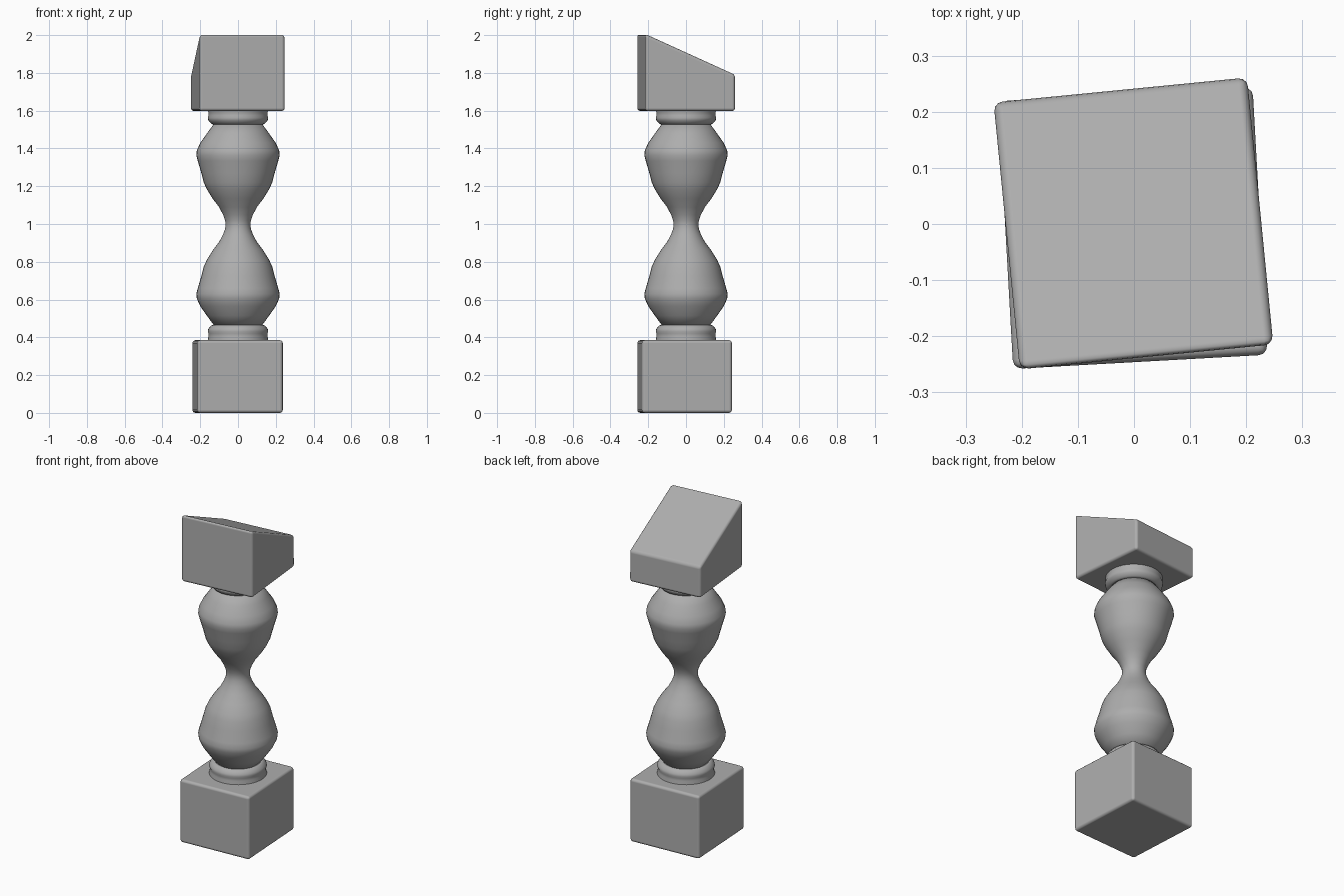
import bpy
import bmesh
import math
from mathutils import Matrix, Vector

cube = bpy.data.objects.get("Cube")
if cube:
    bpy.data.objects.remove(cube, do_unlink=True)

# One plain stone colour
stone = bpy.data.materials.new("grey_stone")
stone.use_nodes = True
grey = (0.42, 0.42, 0.42, 1.0)
stone.diffuse_color = grey
stone.node_tree.nodes["Principled BSDF"].inputs["Base Color"].default_value = grey


def finish(name, bm, crease):
    """Turn a bmesh into a named, coloured, smooth-shaded object."""
    bmesh.ops.recalc_face_normals(bm, faces=bm.faces)
    mesh = bpy.data.meshes.new(name)
    bm.to_mesh(mesh)
    bm.free()
    mesh.materials.append(stone)
    obj = bpy.data.objects.new(name, mesh)
    bpy.context.collection.objects.link(obj)
    bpy.ops.object.select_all(action="DESELECT")
    obj.select_set(True)
    bpy.context.view_layer.objects.active = obj
    bpy.ops.object.shade_smooth_by_angle(angle=math.radians(crease))
    return obj


def block(name, half_x, half_y, bottom, front_top, back_top, turn, centre):
    """Rounded block, with a top that may slope from front to back."""
    bm = bmesh.new()
    bmesh.ops.create_cube(bm, size=2)
    for v in bm.verts:
        top = front_top if v.co.y < 0 else back_top
        v.co = (v.co.x * half_x, v.co.y * half_y, top if v.co.z > 0 else bottom)
    bm.transform(Matrix.Translation(centre) @ Matrix.Rotation(math.radians(turn), 4, "Z"))
    bmesh.ops.bevel(bm, geom=bm.edges[:], offset=0.016, segments=3,
                    profile=0.5, affect="EDGES")
    obj = finish(name, bm, 50)
    # Keep the large faces flat and only the edges rounded
    weighted = obj.modifiers.new("flat_faces", "WEIGHTED_NORMAL")
    weighted.weight = 100
    weighted.keep_sharp = True


def lathe(name, profile, sides=40, crease=40):
    """Spin a list of (radius, height) points around the vertical axis."""
    bm = bmesh.new()
    verts = [bm.verts.new((r, 0, z)) for r, z in profile]
    edges = [bm.edges.new(pair) for pair in zip(verts, verts[1:])]
    bmesh.ops.spin(bm, geom=verts + edges, cent=(0, 0, 0), axis=(0, 0, 1),
                   angle=math.tau, steps=sides, use_duplicate=False)
    bmesh.ops.remove_doubles(bm, verts=bm.verts, dist=0.0001)
    finish(name, bm, crease)


MIDDLE = 0.997


def flipped(profile):
    return [(r, 2 * MIDDLE - z) for r, z in reversed(profile)]


# Square base and sloping top block, each turned slightly
block("base_block", 0.227, 0.239, 0.0, 0.385, 0.385, 3.2, Vector((-0.002, -0.007, 0)))
block("sloped_top_block", 0.227, 0.239, 1.598, 2.006, 1.79, 5.6, Vector((-0.001, 0.001, 0)))

# Collars where the turned shaft meets the blocks
collar = [(0, 0.37), (0.161, 0.37), (0.160, 0.388), (0.156, 0.405),
          (0.156, 0.42), (0.160, 0.432), (0.157, 0.445), (0.143, 0.462),
          (0.134, 0.466), (0, 0.466)]
lathe("lower_collar", collar)
lathe("upper_collar", flipped(collar))

# Turned shaft, two bulbs mirrored about a narrow waist
bulb = [(0, 0.455), (0.125, 0.46), (0.165, 0.515), (0.200, 0.565),
        (0.218, 0.605), (0.221, 0.63), (0.213, 0.66), (0.194, 0.725),
        (0.181, 0.775), (0.165, 0.81), (0.134, 0.86), (0.100, 0.905),
        (0.079, 0.945), (0.068, 0.975)]
lathe("turned_shaft", bulb + [(0.066, MIDDLE)] + flipped(bulb), crease=60)
